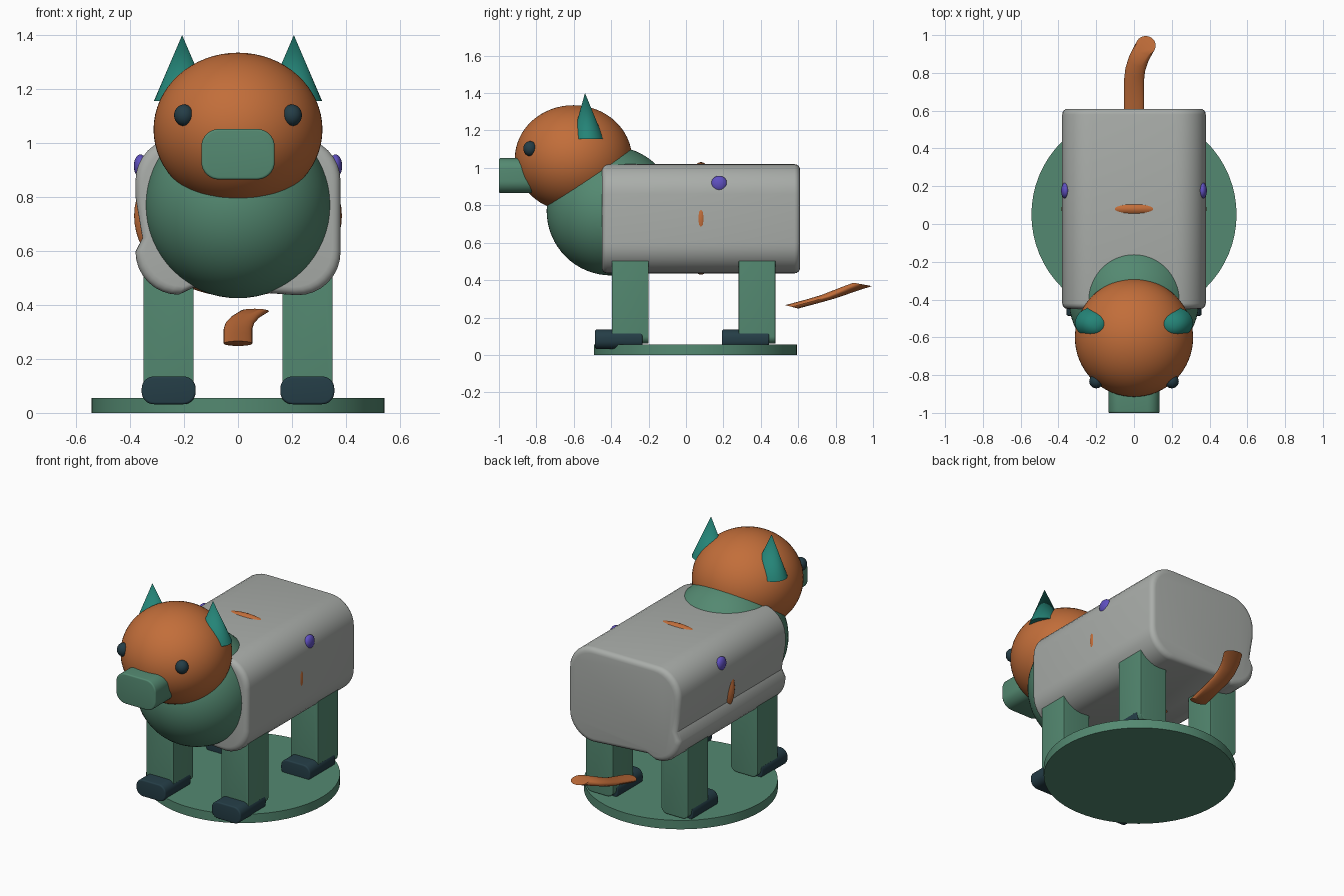
import bpy, bmesh
from math import sin, cos, pi, radians
from mathutils import Vector

cube = bpy.data.objects.get("Cube")
if cube:
    bpy.data.objects.remove(cube)


def material(name, rgb):
    m = bpy.data.materials.new(name)
    m.use_nodes = True
    m.diffuse_color = (*rgb, 1)
    m.node_tree.nodes["Principled BSDF"].inputs["Base Color"].default_value = (*rgb, 1)
    return m


GREY = material("warm grey", (0.40, 0.42, 0.40))
GREEN = material("sage green", (0.088, 0.25, 0.165))
ORANGE = material("burnt orange", (0.54, 0.155, 0.042))
DARK = material("dark slate", (0.018, 0.047, 0.062))
TEAL = material("teal", (0.018, 0.23, 0.185))
PURPLE = material("violet", (0.115, 0.08, 0.53))


def finish(name, bm, mat):
    bmesh.ops.recalc_face_normals(bm, faces=bm.faces)
    me = bpy.data.meshes.new(name)
    bm.to_mesh(me)
    bm.free()
    me.materials.append(mat)
    me.shade_smooth()
    me.set_sharp_from_angle(angle=radians(35))
    ob = bpy.data.objects.new(name, me)
    bpy.context.collection.objects.link(ob)
    return ob


def loft(name, rings, mat):
    """Skin a list of closed rings and cap both ends."""
    bm = bmesh.new()
    loops = [[bm.verts.new(p) for p in ring] for ring in rings]
    n = len(loops[0])
    for a, b in zip(loops, loops[1:]):
        for i in range(n):
            j = (i + 1) % n
            bm.faces.new((a[i], a[j], b[j], b[i]))
    bm.faces.new(loops[0])
    bm.faces.new(loops[-1])
    return finish(name, bm, mat)


def arc(cx, cz, r, start, steps=8):
    return [(cx + r * cos(start + pi / 2 * i / steps),
             cz + r * sin(start + pi / 2 * i / steps)) for i in range(steps + 1)]


def extrude_profile(name, profile, y0, y1, edge, mat, steps=4):
    """Extrude an xz profile along y with rounded end rims."""
    xs, zs = [p[0] for p in profile], [p[1] for p in profile]
    cx, cz = (min(xs) + max(xs)) / 2, (min(zs) + max(zs)) / 2
    hx, hz = (max(xs) - min(xs)) / 2, (max(zs) - min(zs)) / 2
    rim = [(edge * (1 - sin(pi / 2 * i / steps)), edge * (1 - cos(pi / 2 * i / steps)))
           for i in range(steps + 1)]
    stations = [(y0 + d, k) for k, d in reversed(rim)]
    stations = [(y0 + edge * (1 - cos(pi / 2 * i / steps)),
                 edge * (1 - sin(pi / 2 * i / steps))) for i in range(steps + 1)]
    stations += [(y0 + y1 - y, k) for y, k in reversed(stations)]
    rings = [[(cx + (x - cx) * (1 - k / hx), y, cz + (z - cz) * (1 - k / hz))
              for x, z in profile] for y, k in stations]
    return loft(name, rings, mat)


def rounded_box(name, x0, x1, y0, y1, z0, z1, r, edge, mat):
    profile = (arc(x1 - r, z1 - r, r, 0) + arc(x0 + r, z1 - r, r, pi / 2)
               + arc(x0 + r, z0 + r, r, pi) + arc(x1 - r, z0 + r, r, 3 * pi / 2))
    return extrude_profile(name, profile, y0, y1, edge, mat)


def ellipsoid(name, centre, radii, mat, seg=48):
    bm = bmesh.new()
    bmesh.ops.create_uvsphere(bm, u_segments=seg, v_segments=seg // 2, radius=1)
    bmesh.ops.scale(bm, vec=Vector(radii), verts=bm.verts)
    bmesh.ops.translate(bm, vec=Vector(centre), verts=bm.verts)
    return finish(name, bm, mat)


# Round base plate
bm = bmesh.new()
bmesh.ops.create_cone(bm, cap_ends=True, segments=64, radius1=0.543, radius2=0.543, depth=0.055)
bmesh.ops.translate(bm, vec=(0, 0.05, 0.0275), verts=bm.verts)
finish("base_plate", bm, GREEN)

# Body: rounded block with a raised lower corner along its -x side
R = 0.16
body = (arc(0.38 - R, 1.02 - R, R, 0) + arc(-0.38 + R, 1.02 - R, R, pi / 2)
        + [(-0.38, 0.80), (-0.354, 0.648)]
        + arc(-0.38 + R, 0.438 + R, R, pi)
        + [(-0.165, 0.464)]
        + arc(0.38 - R, 0.436 + R, R, 3 * pi / 2))
extrude_profile("body", body, -0.45, 0.61, 0.03, GREY)

# Chest, head and snout
ellipsoid("chest", (0, -0.40, 0.77), (0.345, 0.345, 0.345), GREEN, 64)
ellipsoid("head", (0, -0.602, 1.05), (0.313, 0.313, 0.285), ORANGE, 64)
rounded_box("snout", -0.136, 0.136, -1.0, -0.78, 0.865, 1.052, 0.065, 0.008, GREEN)

# Flat ellipsoid showing through the body as small patches
ellipsoid("body_patches", (0, 0.08, 0.73), (0.385, 0.092, 0.301), ORANGE, 64)

for side, s in (("left", 1), ("right", -1)):
    ellipsoid(side + "_eye", (s * 0.2, -0.833, 1.103), (0.037, 0.037, 0.04), DARK, 24)
    ellipsoid(side + "_spot", (s * 0.362, 0.177, 0.915), (0.024, 0.043, 0.043), PURPLE, 24)

    # Ear: elliptical cone with its tip set slightly forward
    bm = bmesh.new()
    bmesh.ops.create_cone(bm, cap_ends=True, segments=32, radius1=1, radius2=0, depth=1)
    for v in bm.verts:
        t = v.co.z + 0.5
        v.co = (s * 0.207 + v.co.x * 0.105, -0.524 - 0.016 * t + v.co.y * 0.085,
                1.155 + 0.245 * t)
    finish(side + "_ear", bm, TEAL)

    # Legs and feet
    for end, y in (("front", -0.298), ("back", 0.38)):
        cx = s * 0.257
        rounded_box(f"{end}_{side}_leg", cx - 0.093, cx + 0.093, y - 0.098, y + 0.098,
                    0.06, 0.60, 0.04, 0.004, GREEN)
        rounded_box(f"{end}_{side}_foot", cx - 0.1, cx + 0.1, y - 0.188, y + 0.065,
                    0.032, 0.135, 0.045, 0.008, DARK)

# Tail: nearly level discs swept back, up and to one side
path = [(0, 0.565, 0.257, 0.035), (0, 0.68, 0.288, 0.035), (0, 0.76, 0.311, 0.037),
        (0.007, 0.82, 0.333, 0.041), (0.027, 0.88, 0.355, 0.045), (0.062, 0.945, 0.377, 0.05)]
loft("tail", [[(x + 0.053 * cos(a), y + ry * sin(a), z - 0.009 * sin(a))
               for a in (2 * pi * i / 24 for i in range(24))] for x, y, z, ry in path], ORANGE)
